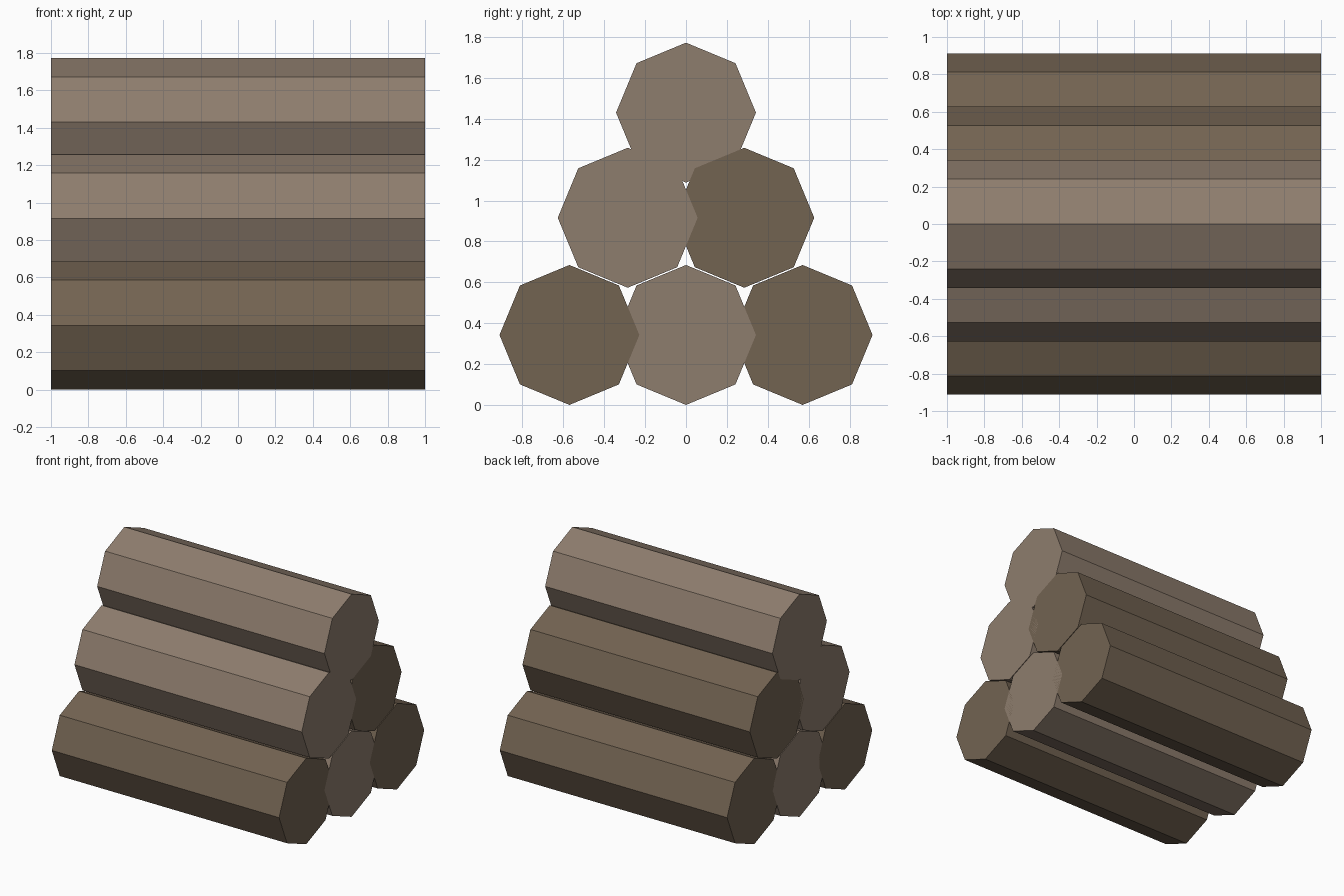
import bpy
import math

if "Cube" in bpy.data.objects:
    bpy.data.objects.remove(bpy.data.objects["Cube"])


def material(name, color):
    mat = bpy.data.materials.new(name)
    mat.diffuse_color = (*color, 1)
    mat.use_nodes = True
    mat.node_tree.nodes["Principled BSDF"].inputs["Base Color"].default_value = mat.diffuse_color
    return mat


light_bark = material("light_bark", (0.27, 0.205, 0.155))
dark_bark = material("dark_bark", (0.17, 0.125, 0.083))

RADIUS = 0.342


def log(name, y, z, mat):
    # Eight-sided log lying along x, one corner pointing up
    bpy.ops.mesh.primitive_cylinder_add(
        vertices=8, radius=RADIUS, depth=2,
        location=(0, y, z), rotation=(0, math.pi / 2, 0))
    obj = bpy.context.object
    obj.name = name
    obj.data.materials.append(mat)


# Bottom row of three
log("bottom_front_log", -0.57, 0.343, dark_bark)
log("bottom_middle_log", 0, 0.343, light_bark)
log("bottom_back_log", 0.57, 0.343, dark_bark)

# Middle row of two
log("middle_front_log", -0.285, 0.916, light_bark)
log("middle_back_log", 0.285, 0.916, dark_bark)

# Single log on top
log("top_log", 0, 1.43, light_bark)
